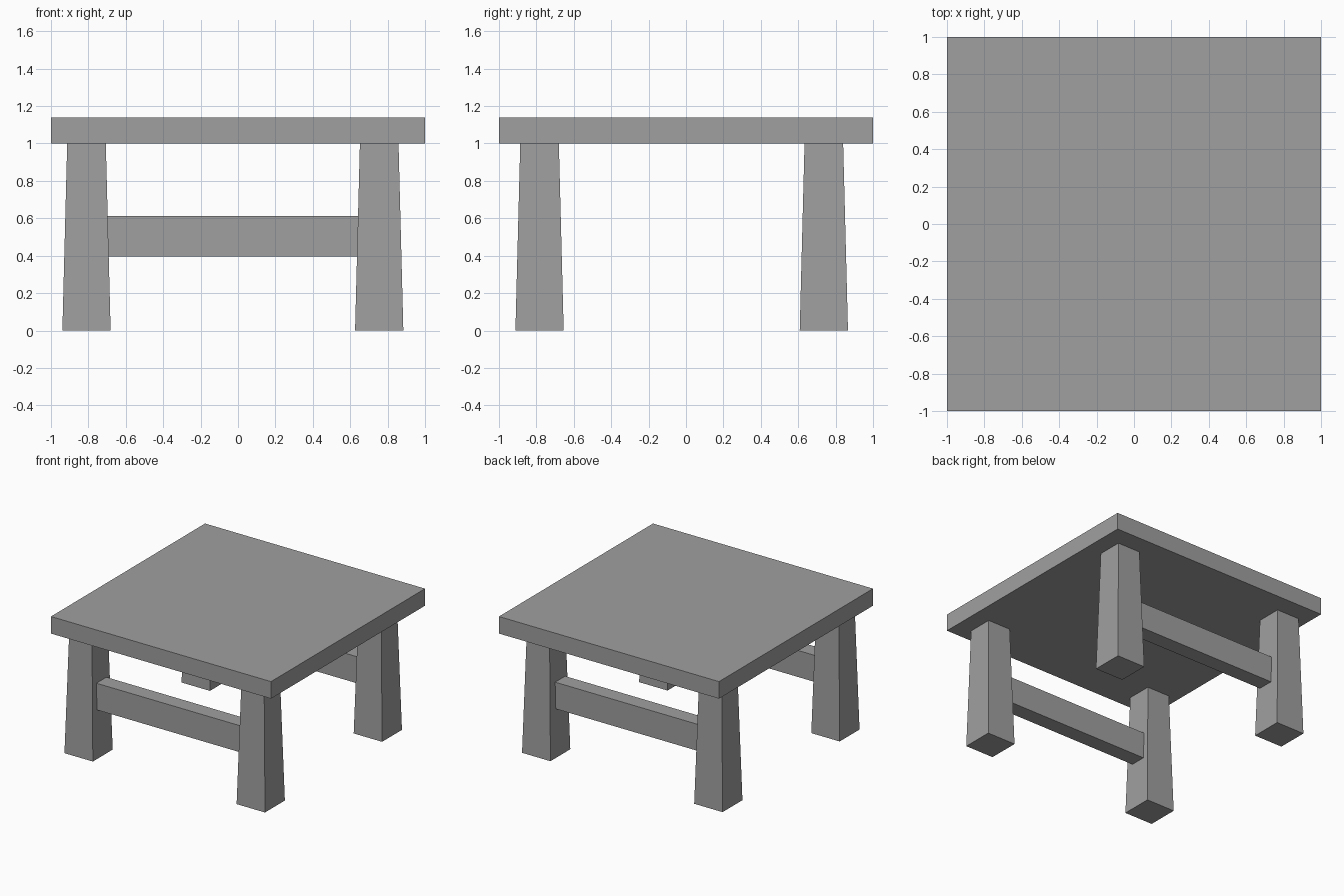
import bpy
import bmesh
from mathutils import Vector

default_cube = bpy.data.objects.get("Cube")
if default_cube:
    bpy.data.objects.remove(default_cube, do_unlink=True)

# Single flat colour
grey = bpy.data.materials.new("plain_grey")
grey.use_nodes = True
colour = (0.35, 0.35, 0.35, 1)
grey.diffuse_color = colour
grey.node_tree.nodes["Principled BSDF"].inputs["Base Color"].default_value = colour


def block(name, low, high, taper=1.0):
    """Box between two corners, with its top scaled about its centre by taper."""
    low, high = Vector(low), Vector(high)
    centre, size = (low + high) / 2, high - low
    bm = bmesh.new()
    bmesh.ops.create_cube(bm, size=1)
    for v in bm.verts:
        scale = taper if v.co.z > 0 else 1
        v.co = Vector((v.co.x * size.x * scale, v.co.y * size.y * scale, v.co.z * size.z))
    mesh = bpy.data.meshes.new(name)
    bm.to_mesh(mesh)
    bm.free()
    mesh.materials.append(grey)
    obj = bpy.data.objects.new(name, mesh)
    obj.location = centre
    bpy.context.collection.objects.link(obj)
    return obj


TOP_UNDERSIDE = 1.0
LEG_HALF = 0.129
LEG_X = {"right": -0.81, "left": 0.755}
LEG_Y = {"front": -0.783, "back": 0.737}

# Square slab top
block("table_top", (-1, -1, TOP_UNDERSIDE), (1, 1, 1.14))

# Four tapered legs, slightly off centre as a set
for end, y in LEG_Y.items():
    for side, x in LEG_X.items():
        block(f"{end}_{side}_leg", (x - LEG_HALF, y - LEG_HALF, 0),
              (x + LEG_HALF, y + LEG_HALF, TOP_UNDERSIDE), taper=0.8)

# Stretchers joining the front pair and the back pair of legs
for end, y in {"front": -0.778, "back": 0.717}.items():
    block(f"{end}_stretcher", (LEG_X["right"], y - 0.065, 0.395),
          (LEG_X["left"], y + 0.065, 0.613))
